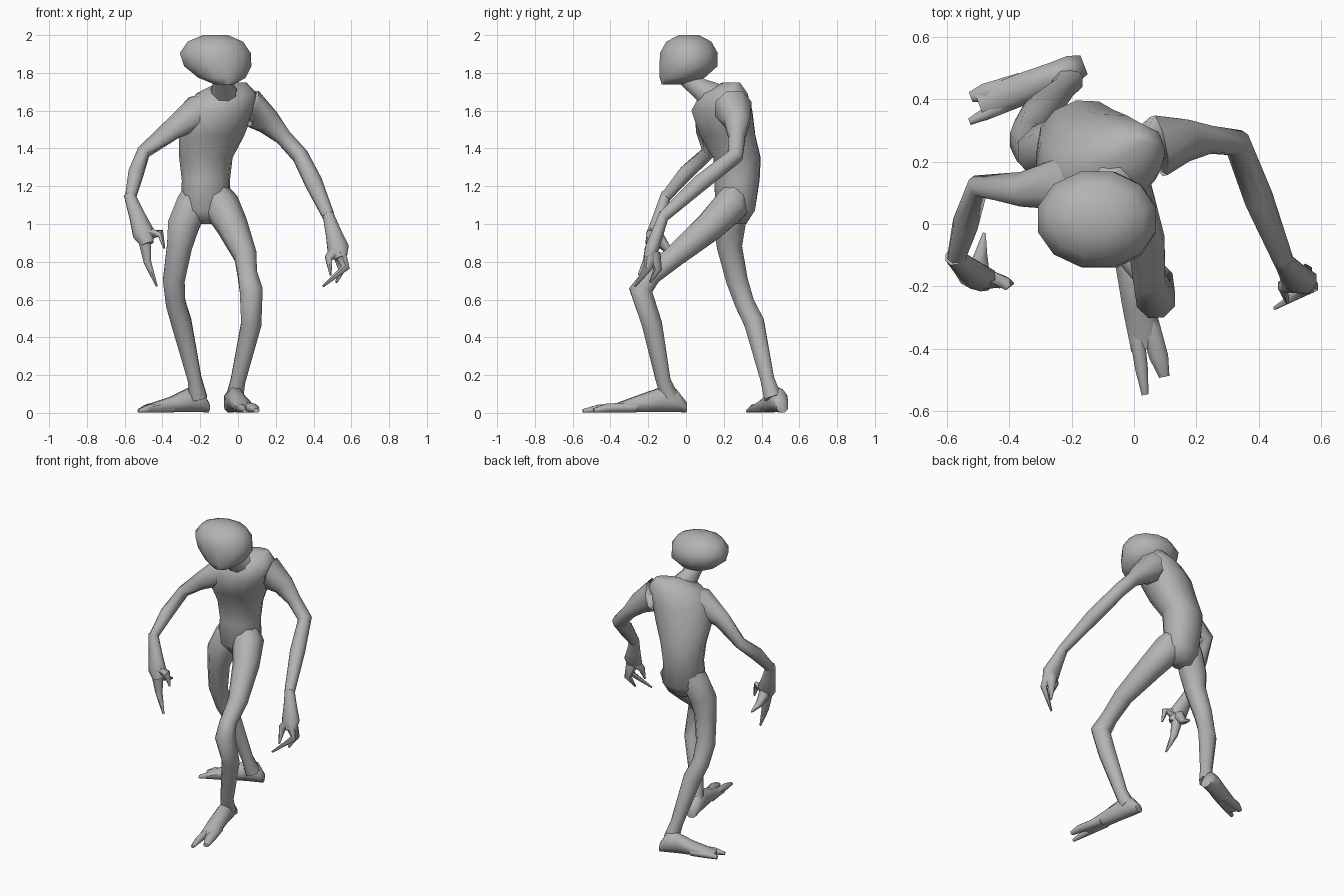
import bpy, bmesh
from math import sin, cos, pi, radians
from mathutils import Vector

default = bpy.data.objects.get("Cube")
if default:
    bpy.data.objects.remove(default, do_unlink=True)

skin = bpy.data.materials.new("grey skin")
skin.use_nodes = True
grey = (0.45, 0.45, 0.45, 1)
skin.diffuse_color = grey
skin.node_tree.nodes["Principled BSDF"].inputs["Base Color"].default_value = grey

RIGHTWARD = Vector((1, 0, 0))
UPWARD = Vector((0, 0, 1))


def finish(name, bm):
    """Turn a bmesh into a softly shaded skin part."""
    bmesh.ops.recalc_face_normals(bm, faces=bm.faces)
    mesh = bpy.data.meshes.new(name)
    bm.to_mesh(mesh)
    bm.free()
    mesh.materials.append(skin)
    part = bpy.data.objects.new(name, mesh)
    bpy.context.collection.objects.link(part)
    bpy.ops.object.select_all(action='DESELECT')
    part.select_set(True)
    bpy.context.view_layer.objects.active = part
    bpy.ops.object.shade_smooth_by_angle(angle=radians(60))


def loft(name, centres, widths, depths, across=RIGHTWARD, axis=None, sides=8):
    """Skin elliptical rings along a path; a fixed axis keeps the rings parallel."""
    bm = bmesh.new()
    centres = [Vector(c) for c in centres]
    rings = []
    for i, (centre, wide, deep) in enumerate(zip(centres, widths, depths)):
        before = centre - centres[max(i - 1, 0)]
        after = centres[min(i + 1, len(centres) - 1)] - centre
        along = (axis or before.normalized() + after.normalized()).normalized()
        u = (across - along * across.dot(along)).normalized()
        v = along.cross(u)
        angles = [2 * pi * (k + 0.5) / sides for k in range(sides)]
        rings.append([bm.verts.new(centre + u * wide * cos(a) + v * deep * sin(a))
                      for a in angles])
    for low, high in zip(rings, rings[1:]):
        for k in range(sides):
            n = (k + 1) % sides
            bm.faces.new((low[k], low[n], high[n], high[k]))
    bm.faces.new(rings[0])
    bm.faces.new(rings[-1])
    finish(name, bm)


def limb(name, joints, radii, sides=8):
    """Round tube through the joints."""
    loft(name, joints, radii, radii, sides=sides)


def hand(side, wrist, palm, digits):
    """Flat palm with thin digits, each given by its knuckle and tip."""
    wrist, palm = Vector(wrist), Vector(palm)
    loft(side + "_palm", [wrist.lerp(palm, t) for t in (-0.1, 0.5, 1, 1.3)],
         [0.03, 0.045, 0.062, 0.035], [0.03, 0.035, 0.04, 0.03])
    for digit, (knuckle, tip) in digits.items():
        root = palm.lerp(Vector(knuckle), 0.25)
        limb(side + "_" + digit, [root, knuckle, tip], [0.038, 0.023, 0.006], sides=6)


def foot(side, heel, toe, fork, inward):
    """Long flat foot with a raised instep, a long inner toe and a broad outer toe."""
    heel, toe = Vector(heel), Vector(toe)
    ahead = toe - heel
    out = ahead.cross(UPWARD).normalized()

    def flat_loft(name, steps, widths, heights, splay=0):
        centres = [heel + ahead * t + out * splay * t + UPWARD * h / 2
                   for t, h in zip(steps, heights)]
        loft(name, centres, widths, [h / 2 for h in heights], across=out, axis=ahead)

    flat_loft(side + "_foot", [0, 0.1, 0.25, 0.5, fork],
              [0.035, 0.05, 0.05, 0.055, 0.055], [0.06, 0.13, 0.14, 0.09, 0.04])
    flat_loft(side + "_inner_toe", [0.5, 0.85, 1],
              [0.03, 0.022, 0.012], [0.06, 0.045, 0.02], 0.035 * inward)
    flat_loft(side + "_outer_toe", [0.5, 0.8, 0.92],
              [0.035, 0.033, 0.018], [0.06, 0.05, 0.025], -0.04 * inward)


# Head: domed skull whose lower half slides forward into a small chin
tilts = [radians(d) for d in range(-75, 90, 30)]
chin = [max(0, -sin(t)) for t in tilts]
round_off = [cos(t) ** 0.8 for t in tilts]
loft("head",
     [(-0.12 + 0.05 * c, 0.015 - 0.1 * c ** 3, 1.87 + 0.135 * sin(t))
      for t, c in zip(tilts, chin)],
     [0.2 * r * (1 - 0.2 * c) for r, c in zip(round_off, chin)],
     [0.163 * r for r in round_off], axis=UPWARD, sides=12)

limb("neck", [(-0.09, -0.03, 1.8), (-0.08, 0.07, 1.72), (-0.07, 0.2, 1.64)],
     [0.045, 0.06, 0.1])

# Torso: narrow waist, broad chest, shoulders turned to one side
loft("torso",
     [(-0.17, 0.26, 1), (-0.17, 0.26, 1.07), (-0.17, 0.27, 1.23),
      (-0.17, 0.27, 1.35), (-0.14, 0.22, 1.47), (-0.1, 0.19, 1.6),
      (-0.06, 0.2, 1.69), (-0.03, 0.24, 1.75)],
     [0.06, 0.14, 0.13, 0.145, 0.18, 0.19, 0.17, 0.08],
     [0.06, 0.1, 0.12, 0.125, 0.145, 0.16, 0.12, 0.035],
     across=Vector((0.9, 0.4, 0)), axis=UPWARD, sides=12)

# Arms
left_wrist = (0.48, -0.12, 1.04)
right_wrist = (-0.57, -0.11, 1.14)
limb("left_arm",
     [(-0.03, 0.23, 1.58), (0.08, 0.25, 1.61), (0.16, 0.27, 1.54),
      (0.24, 0.27, 1.46), (0.33, 0.26, 1.36), (0.4, 0.08, 1.22), left_wrist],
     [0.1, 0.105, 0.072, 0.047, 0.045, 0.048, 0.033])
limb("right_arm",
     [(-0.13, 0.17, 1.6), (-0.22, 0.13, 1.59), (-0.35, 0.11, 1.5),
      (-0.5, 0.12, 1.38), (-0.54, 0, 1.27), right_wrist],
     [0.1, 0.092, 0.06, 0.038, 0.043, 0.03])

# Hands
hand("left", left_wrist, (0.53, -0.18, 0.87), {
    "long_finger": ((0.57, -0.2, 0.77), (0.45, -0.27, 0.67)),
    "short_finger": ((0.55, -0.15, 0.76), (0.52, -0.19, 0.69)),
    "thumb": ((0.48, -0.2, 0.82), (0.49, -0.25, 0.73))})
hand("right", right_wrist, (-0.5, -0.17, 0.95), {
    "long_finger": ((-0.48, -0.18, 0.8), (-0.43, -0.2, 0.67)),
    "short_finger": ((-0.41, -0.19, 0.95), (-0.39, -0.19, 0.87)),
    "thumb": ((-0.49, -0.1, 0.87), (-0.48, -0.03, 0.84))})

# Legs: left strides forward, right trails behind
limb("left_leg",
     [(-0.13, 0.28, 1.2), (-0.09, 0.24, 1.1), (-0.03, 0.13, 0.99),
      (0.04, -0.06, 0.83), (0.05, -0.18, 0.73), (0.07, -0.24, 0.65),
      (0.07, -0.18, 0.47), (0, -0.12, 0.17), (-0.02, -0.08, 0.07)],
     [0.06, 0.1, 0.085, 0.063, 0.055, 0.066, 0.058, 0.042, 0.05])
limb("right_leg",
     [(-0.2, 0.27, 1.22), (-0.24, 0.25, 1.11), (-0.29, 0.23, 0.99),
      (-0.31, 0.23, 0.88), (-0.34, 0.27, 0.7), (-0.33, 0.31, 0.58),
      (-0.3, 0.36, 0.48), (-0.23, 0.43, 0.18), (-0.21, 0.46, 0.08)],
     [0.06, 0.09, 0.09, 0.072, 0.062, 0.056, 0.058, 0.04, 0.05])

# Feet
foot("left", (-0.04, 0, 0), (0.07, -0.54, 0), fork=0.74, inward=1)
foot("right", (-0.16, 0.51, 0), (-0.54, 0.36, 0), fork=0.88, inward=-1)
